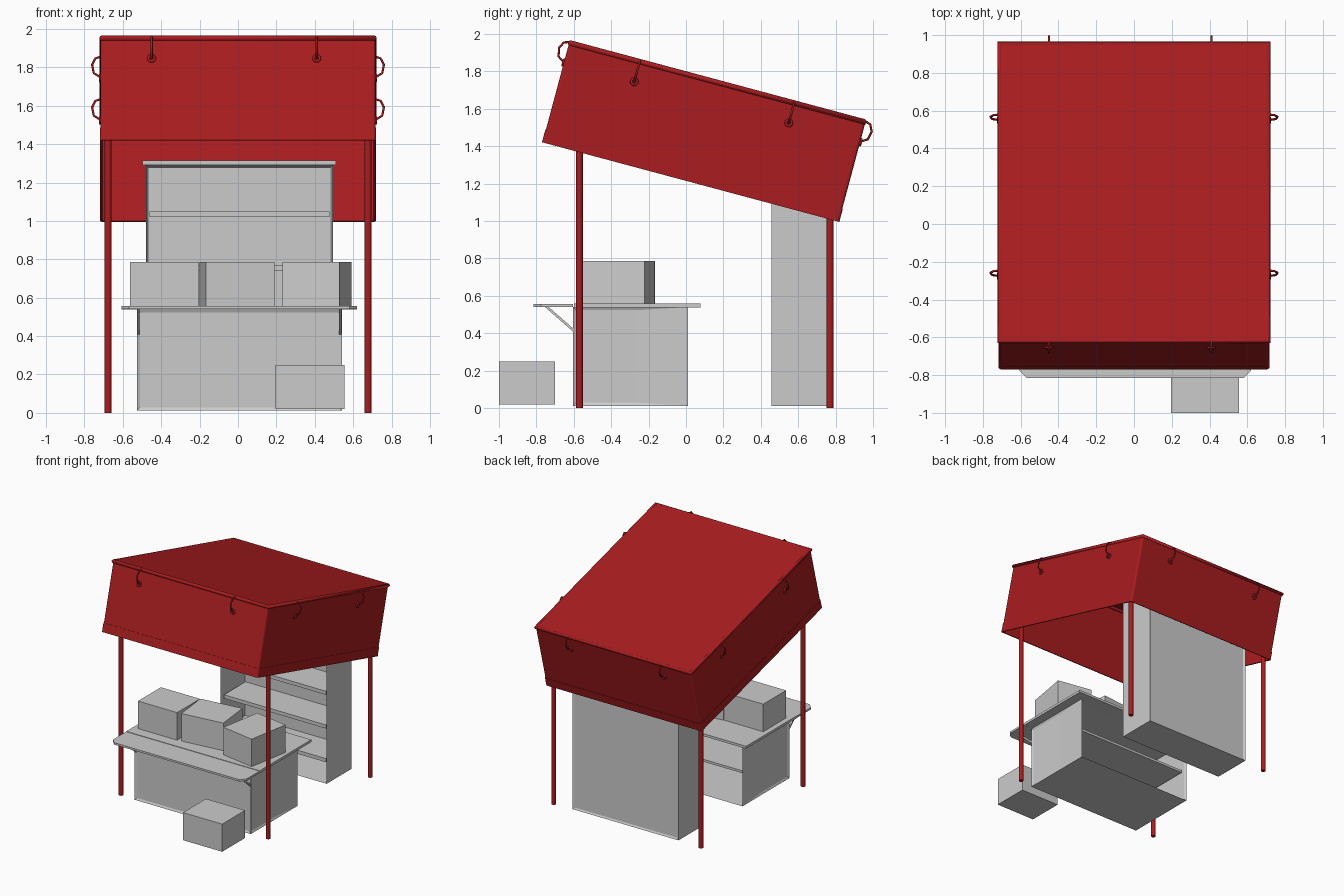
import bpy, bmesh, math
from mathutils import Matrix, Vector

if "Cube" in bpy.data.objects:
    bpy.data.objects.remove(bpy.data.objects["Cube"])

red = bpy.data.materials.new("red_cloth")
red.diffuse_color = (0.40, 0.012, 0.014, 1)
red.use_nodes = True
red.node_tree.nodes["Principled BSDF"].inputs["Base Color"].default_value = red.diffuse_color
TILT = Matrix.Translation((0, 0.17, 1.75)) @ Matrix.Rotation(math.radians(-15), 4, 'X')


def add_object(name, bm, mat=None, matrix=None):
    bm.normal_update()
    mesh = bpy.data.meshes.new(name)
    bm.to_mesh(mesh)
    bm.free()
    ob = bpy.data.objects.new(name, mesh)
    bpy.context.collection.objects.link(ob)
    if mat:
        mesh.materials.append(mat)
    if matrix:
        ob.matrix_world = matrix
    return ob


def box(name, lo, hi, insets=(), rot=0):
    """Box between two corners; insets are (normal, border, depth) recesses."""
    lo, hi = Vector(lo), Vector(hi)
    bm = bmesh.new()
    bmesh.ops.create_cube(bm, size=1)
    bmesh.ops.scale(bm, vec=hi - lo, verts=bm.verts)
    bm.normal_update()
    picks = [(next(f for f in bm.faces if f.normal.dot(Vector(n)) > 0.9), t, d)
             for n, t, d in insets]
    for f, t, d in picks:
        bmesh.ops.inset_individual(bm, faces=[f], thickness=t, depth=-d)
    m = Matrix.Translation((lo + hi) / 2) @ Matrix.Rotation(math.radians(rot), 4, 'Z')
    return add_object(name, bm, None, m)


def prism(name, pts, offset):
    """Extrude a closed outline of 3D points along offset."""
    bm = bmesh.new()
    face = bm.faces.new([bm.verts.new(p) for p in pts])
    ext = bmesh.ops.extrude_face_region(bm, geom=[face])
    bmesh.ops.translate(bm, vec=offset,
                        verts=[v for v in ext["geom"] if isinstance(v, bmesh.types.BMVert)])
    bmesh.ops.recalc_face_normals(bm, faces=bm.faces)
    return add_object(name, bm)


def tube(name, pts, radius, matrix, cyclic=False):
    cu = bpy.data.curves.new(name, 'CURVE')
    cu.dimensions = '3D'
    cu.bevel_depth = radius
    cu.bevel_resolution = 2
    cu.use_fill_caps = True
    sp = cu.splines.new('POLY')
    sp.points.add(len(pts) - 1)
    for p, co in zip(sp.points, pts):
        p.co = (*co, 1)
    sp.use_cyclic_u = cyclic
    cu.materials.append(red)
    ob = bpy.data.objects.new(name, cu)
    bpy.context.collection.objects.link(ob)
    ob.matrix_world = matrix
    return ob


def cloth(name, hx, hy, z0, z1, roof):
    """Open-bottomed cloth shell with rounded upright corners."""
    bm = bmesh.new()
    bmesh.ops.create_cube(bm, size=1)
    bmesh.ops.scale(bm, vec=(2 * hx, 2 * hy, z1 - z0), verts=bm.verts)
    bmesh.ops.translate(bm, vec=(0, 0, (z0 + z1) / 2), verts=bm.verts)
    upright = [e for e in bm.edges if abs(e.verts[0].co.z - e.verts[1].co.z) > 0.01]
    bmesh.ops.bevel(bm, geom=upright, offset=0.015, segments=3, profile=0.5, affect='EDGES')
    bm.normal_update()
    drop = [f for f in bm.faces if f.normal.z < -0.9 or (not roof and f.normal.z > 0.9)]
    bmesh.ops.delete(bm, geom=drop, context='FACES')
    ob = add_object(name, bm, red, TILT)
    mod = ob.modifiers.new("thickness", 'SOLIDIFY')
    mod.thickness = 0.008
    mod.offset = -1
    return ob


# Canopy cloth, hem and piped rim
cloth("canopy", 0.715, 0.82, -0.56, 0.0, True)
cloth("canopy_hem", 0.718, 0.823, -0.561, -0.49, False)
rx, ry = 0.711, 0.815
tube("canopy_rim", [(-rx, -ry, -0.01), (rx, -ry, -0.01), (rx, ry, -0.01), (-rx, ry, -0.01)],
     0.015, TILT, True)

# Rope loops and eyelets around the canopy
ROPE = [(-0.005, -0.004), (0.028, -0.015), (0.045, -0.05), (0.036, -0.095), (-0.004, -0.12)]


def loop(name, place):
    m = TILT @ place
    tube(name + "_rope", [(o, 0, z) for o, z in ROPE], 0.006, m)
    bpy.ops.mesh.primitive_torus_add(major_radius=0.016, minor_radius=0.007,
                                     major_segments=16, minor_segments=8)
    ob = bpy.context.object
    ob.name = name + "_eyelet"
    ob.data.materials.append(red)
    bpy.ops.object.shade_smooth()
    ob.matrix_world = m @ Matrix.Translation((0.003, 0, -0.12)) @ Matrix.Rotation(math.pi / 2, 4, 'Y')


def turned(x, y, deg):
    return Matrix.Translation((x, y, 0)) @ Matrix.Rotation(math.radians(deg), 4, 'Z')


for i, y in enumerate((-0.43, 0.425)):
    loop(f"right_loop_{i}", turned(0.715, y, 0))
    loop(f"left_loop_{i}", turned(-0.715, y, 180))
for i, x in enumerate((-0.45, 0.41)):
    loop(f"front_loop_{i}", turned(x, -0.82, -90))
    loop(f"back_loop_{i}", turned(x, 0.82, 90))

# Poles and the bars joining their tops
for side, x in (("left", -0.677), ("right", 0.677)):
    for end, y, top in (("front", -0.57), ("back", 0.77)) and (("front", -0.57, 1.92), ("back", 0.77, 1.56)):
        bpy.ops.mesh.primitive_cylinder_add(vertices=16, radius=0.018, depth=top,
                                            location=(x, y, top / 2))
        ob = bpy.context.object
        ob.name = f"{end}_{side}_pole"
        ob.data.materials.append(red)
        bpy.ops.object.shade_smooth_by_angle()
    tube(f"{side}_roof_bar", [(x, -0.57, 1.915), (x, 0.77, 1.555)], 0.014, Matrix())
for end, y, z in (("front", -0.57, 1.915), ("back", 0.77, 1.555)):
    tube(f"{end}_roof_bar", [(-0.677, y, z), (0.677, y, z)], 0.014, Matrix())

# Counter: panelled front and sides, open back with a shelf
L, R, F, B = (-1, 0, 0), (1, 0, 0), (0, -1, 0), (0, 1, 0)
box("counter", (-0.527, -0.605, 0.012), (0.541, 0.01, 0.54),
    [(F, 0.024, 0.008), (L, 0.024, 0.008), (R, 0.024, 0.008), (B, 0.024, 0.58)])
box("counter_shelf", (-0.505, -0.585, 0.27), (0.519, -0.02, 0.29))
box("counter_top", (-0.607, -0.6, 0.538), (0.62, 0.077, 0.558))
prism("counter_flap", [(-0.607, -0.603, 0.54), (-0.607, -0.775, 0.54), (-0.568, -0.815, 0.54),
                       (0.58, -0.815, 0.54), (0.62, -0.775, 0.54), (0.62, -0.603, 0.54)],
      (0, 0, 0.016))

# Folding brackets under the flap
for side, x in (("left", -0.525), ("right", 0.527)):
    prism(f"{side}_bracket", [(x, -0.603, 0.425), (x, -0.603, 0.408),
                              (x, -0.755, 0.541), (x, -0.735, 0.541)], (0.012, 0, 0))

# Tall shelf unit, open to the front
box("shelf_unit", (-0.48, 0.458, 0.012), (0.495, 0.785, 1.293),
    [(F, 0.02, 0.3), (B, 0.02, 0.008)])
box("shelf_unit_top", (-0.497, 0.445, 1.291), (0.511, 0.795, 1.315))
for i, z in enumerate((0.18, 0.46, 0.74, 1.02)):
    box(f"shelf_{i}", (-0.462, 0.475, z), (0.477, 0.765, z + 0.03))


# Crates on the counter and on the ground
def crate(name, x, y, z, rot):
    box(name, (x - 0.18, y - 0.15, z), (x + 0.18, y + 0.15, z + 0.23), rot=rot)


crate("left_crate", -0.383, -0.36, 0.557, 0)
crate("middle_crate", -0.006, -0.335, 0.557, 6.5)
crate("right_crate", 0.412, -0.372, 0.557, 80)
crate("ground_crate", 0.375, -0.85, 0.02, 0)
